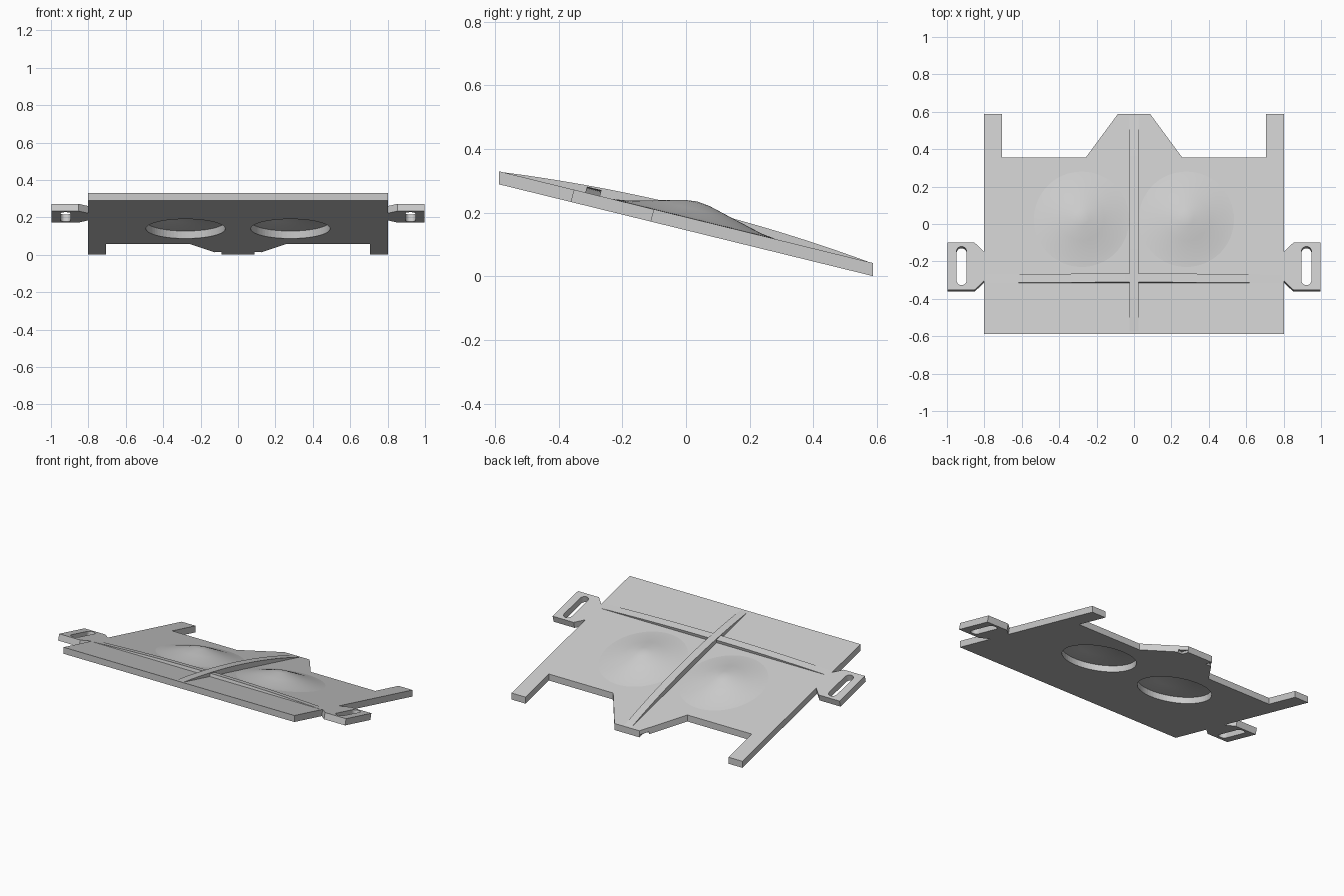
import bpy, bmesh
from math import cos, sin, pi, radians

if "Cube" in bpy.data.objects:
    bpy.data.objects.remove(bpy.data.objects["Cube"], do_unlink=True)

SLOPE, MID, THICK = 0.2453, 0.186, 0.041

grey = bpy.data.materials.new("light grey")
grey.use_nodes = True
grey.diffuse_color = (0.6, 0.6, 0.6, 1)
grey.node_tree.nodes["Principled BSDF"].inputs["Base Color"].default_value = (0.6, 0.6, 0.6, 1)


def finish(name, bm, lean=0.0):
    """Slant the part along the sloping deck and make it an object."""
    for v in bm.verts:
        v.co.y += lean * v.co.z
        v.co.z += MID - SLOPE * v.co.y
    bmesh.ops.recalc_face_normals(bm, faces=bm.faces)
    mesh = bpy.data.meshes.new(name)
    bm.to_mesh(mesh)
    bm.free()
    mesh.materials.append(grey)
    ob = bpy.data.objects.new(name, mesh)
    bpy.context.collection.objects.link(ob)
    return ob


def prism(name, outline, low, high, lean=0.0):
    bm = bmesh.new()
    rings = [[bm.verts.new((x, y, z)) for x, y in outline] for z in (low, high)]
    n = len(outline)
    for ring in rings:
        bm.faces.new(ring)
    for i in range(n):
        j = (i + 1) % n
        bm.faces.new((rings[0][i], rings[0][j], rings[1][j], rings[1][i]))
    return finish(name, bm, lean)


def cut(target, cutters):
    bpy.context.view_layer.objects.active = target
    for c in cutters:
        c.hide_render = True
        mod = target.modifiers.new("cut", 'BOOLEAN')
        mod.object = c
        mod.operation = 'DIFFERENCE'
        mod.solver = 'EXACT'
        bpy.ops.object.modifier_apply(modifier=mod.name)
        bpy.data.objects.remove(c, do_unlink=True)


def circle(cx, cy, r, n=64):
    return [(cx + r * cos(2 * pi * i / n), cy + r * sin(2 * pi * i / n)) for i in range(n)]


def rectangle(cx, cy, w, d):
    return [(cx + sx * w / 2, cy + sy * d / 2) for sx, sy in ((-1, -1), (1, -1), (1, 1), (-1, 1))]


def rib(name, along_y, half_length, centre, half_width, height):
    """Arched rib: tallest in the middle, fading out at both ends."""
    bm = bmesh.new()
    steps, rows = 32, []
    for i in range(steps + 1):
        t = -1 + 2 * i / steps
        top = height * (1 - t * t)
        row = []
        for side, z in ((-1, -0.006), (1, -0.006), (1, top), (-1, top)):
            a, b = t * half_length, centre + side * half_width
            row.append(bm.verts.new((b, a, z) if along_y else (a, b, z)))
        rows.append(row)
    for r, s in zip(rows, rows[1:]):
        for k in range(4):
            m = (k + 1) % 4
            bm.faces.new((r[k], r[m], s[m], s[k]))
    bm.faces.new(rows[0])
    bm.faces.new(rows[-1])
    return finish(name, bm, SLOPE)


# Deck with two rear arms and a tapered rear tongue
half = [(0.803, -0.587), (0.803, 0.587), (0.706, 0.587), (0.706, 0.355),
        (0.258, 0.355), (0.087, 0.587)]
deck = prism("deck", half + [(-x, y) for x, y in reversed(half)], -THICK, 0)
cutters = [prism("hole_cutter", circle(s * 0.28, 0.025, 0.212), -0.2, 0.2) for s in (-1, 1)]
cutters += [prism("notch_cutter", rectangle(s * 0.105, 0.56, 0.034, 0.06), -0.2, -0.026) for s in (-1, 1)]
cut(deck, cutters)

# Slotted strap tabs on both sides
tab = [(0.803, -0.147), (0.852, -0.1), (0.998, -0.1), (0.998, -0.352),
       (0.852, -0.352), (0.803, -0.305)]
slot = [(0.922 + 0.027 * cos(pi * i / 12), -0.147 + 0.027 * sin(pi * i / 12)) for i in range(13)]
slot += [(0.922 - 0.027 * cos(pi * i / 12), -0.3 - 0.027 * sin(pi * i / 12)) for i in range(13)]
for s, side in ((1, "left"), (-1, "right")):
    ob = prism(side + "_tab", [(s * x, y) for x, y in tab], -THICK, 0, SLOPE)
    cut(ob, [prism("slot_cutter", [(s * x, y) for x, y in slot], -0.2, 0.2, SLOPE)])

# Hollow domes over the two round holes
profile = [(0.255, 0.0005), (0.21, 0.007), (0.12, 0.031), (0.04, 0.053), (0.0, 0.058),
           (0.0, 0.04), (0.11, 0.02), (0.212, -0.001)]
for s, side in ((1, "left"), (-1, "right")):
    bm = bmesh.new()
    n = 64
    rings = []
    for r, z in profile:
        if r == 0:
            rings.append([bm.verts.new((s * 0.28, 0.035, z))] * n)
        else:
            cy = 0.025 + 0.01 * max(z, 0) / 0.058
            rings.append([bm.verts.new((x, y, z)) for x, y in circle(s * 0.28, cy, r, n)])
    for a, b in zip(rings, rings[1:] + rings[:1]):
        for i in range(n):
            j = (i + 1) % n
            corners = list(dict.fromkeys((a[i], a[j], b[j], b[i])))
            if len(corners) > 2:
                bm.faces.new(corners)
    dome = finish(side + "_dome", bm)
    bpy.ops.object.select_all(action='DESELECT')
    dome.select_set(True)
    bpy.context.view_layer.objects.active = dome
    bpy.ops.object.shade_smooth_by_angle(angle=radians(40))

# Crossing stiffener ribs
rib("spine_rib", True, 0.575, 0.0, 0.025, 0.034)
rib("cross_rib", False, 0.79, -0.293, 0.023, 0.02)
